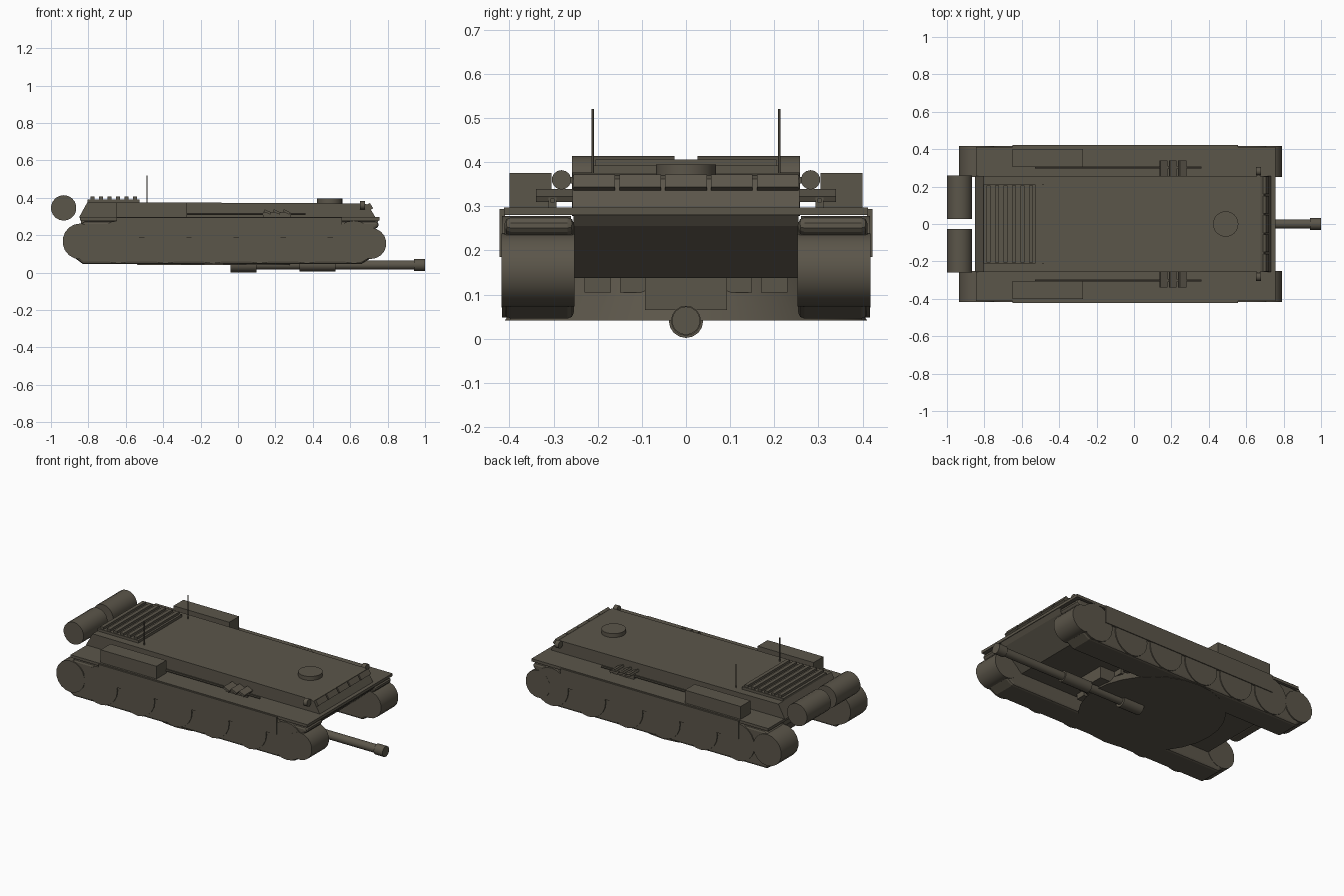
import bpy, bmesh, math
from mathutils import Matrix, Vector

if "Cube" in bpy.data.objects:
    bpy.data.objects.remove(bpy.data.objects["Cube"])

paint = bpy.data.materials.new("olive drab paint")
paint.diffuse_color = (0.105, 0.092, 0.068, 1)
paint.use_nodes = True
paint.node_tree.nodes["Principled BSDF"].inputs["Base Color"].default_value = paint.diffuse_color


def finish(name, bm, smooth=False):
    bmesh.ops.recalc_face_normals(bm, faces=bm.faces[:])
    mesh = bpy.data.meshes.new(name)
    bm.to_mesh(mesh)
    bm.free()
    mesh.materials.append(paint)
    ob = bpy.data.objects.new(name, mesh)
    bpy.context.collection.objects.link(ob)
    if smooth:
        bpy.ops.object.select_all(action='DESELECT')
        ob.select_set(True)
        bpy.context.view_layer.objects.active = ob
        bpy.ops.object.shade_smooth_by_angle(angle=math.radians(35))
    return ob


def box(name, lo, hi, tilt=0.0):
    """Box between two corners, optionally tilted about y."""
    lo, hi = Vector(lo), Vector(hi)
    bm = bmesh.new()
    m = (Matrix.Translation((lo + hi) / 2) @ Matrix.Rotation(math.radians(tilt), 4, 'Y')
         @ Matrix.Diagonal((*(hi - lo), 1)))
    bmesh.ops.create_cube(bm, size=1, matrix=m)
    return finish(name, bm)


def tube(name, a, b, r, r2=None, sides=18):
    """Cylinder or cone from point a to point b."""
    a, b = Vector(a), Vector(b)
    d = b - a
    m = Matrix.Translation((a + b) / 2) @ d.to_track_quat('Z', 'Y').to_matrix().to_4x4()
    bm = bmesh.new()
    bmesh.ops.create_cone(bm, cap_ends=True, segments=sides, radius1=r,
                          radius2=r if r2 is None else r2, depth=d.length, matrix=m)
    return finish(name, bm, True)


def prism(name, profile, y0, y1, bevel=0.0):
    """Side profile (x, z) extruded across y."""
    bm = bmesh.new()
    face = bm.faces.new([bm.verts.new((x, y0, z)) for x, z in profile])
    out = bmesh.ops.extrude_face_region(bm, geom=[face])
    bmesh.ops.translate(bm, vec=(0, y1 - y0, 0),
                        verts=[v for v in out['geom'] if isinstance(v, bmesh.types.BMVert)])
    ob = finish(name, bm)
    if bevel:
        mod = ob.modifiers.new("bevel", 'BEVEL')
        mod.width, mod.segments = bevel, 2
        mod.limit_method, mod.angle_limit = 'ANGLE', math.radians(60)
    return ob


# Hull: lower tub, full-width fender plate, upper body
prism("lower_hull", [(-0.84, 0.285), (-0.84, 0.25), (-0.75, 0.138), (0.60, 0.138),
                     (0.735, 0.255), (0.757, 0.285)], -0.255, 0.255)
box("fender_plate", (-0.845, -0.412, 0.28), (0.757, 0.412, 0.297))
prism("upper_hull", [(-0.85, 0.295), (-0.805, 0.377), (0.675, 0.37), (0.695, 0.362),
                     (0.735, 0.295)], -0.257, 0.257)

# Roof: hatch and engine grille
tube("driver_hatch", (0.49, 0, 0.365), (0.49, 0, 0.395), 0.068, sides=24)
box("grille_base", (-0.805, -0.21, 0.37), (-0.527, 0.21, 0.392))
for i in range(6):
    x = -0.778 + i * 0.0455
    box("grille_slat", (x - 0.011, -0.205, 0.385), (x + 0.011, 0.205, 0.406))

# Spare links across the sloped bow plate
for i in range(5):
    y = (i - 2) * 0.104
    box("bow_link", (0.69, y - 0.047, 0.346), (0.724, y + 0.047, 0.362), 57)

for s in (-1, 1):
    def sbox(name, lo, hi, tilt=0.0):
        y = sorted((s * lo[1], s * hi[1]))
        return box(name, (lo[0], y[0], lo[2]), (hi[0], y[1], hi[2]), tilt)

    # Running gear
    y0, y1 = sorted((s * 0.254, s * 0.411))
    prism("track", [(-0.83, 0.046), (0.66, 0.046), (0.715, 0.08), (0.735, 0.235),
                    (0.757, 0.25), (0.745, 0.275), (-0.82, 0.275), (-0.88, 0.23),
                    (-0.90, 0.10)], y0, y1, 0.014)
    tube("rear_sprocket", (-0.842, s * 0.252, 0.167), (-0.842, s * 0.418, 0.167), 0.096)
    tube("front_idler", (0.71, s * 0.252, 0.156), (0.71, s * 0.418, 0.156), 0.083)
    for i in range(6):
        x = -0.64 + i * 0.252
        tube("road_wheel", (x, s * 0.26, 0.163), (x, s * 0.417, 0.163), 0.115, sides=20)

    # Side skirt, stowage bin, rear fuel drum
    sbox("side_skirt", (-0.65, 0.41, 0.185), (0.555, 0.422, 0.294))
    sbox("stowage_bin", (-0.65, 0.305, 0.29), (-0.272, 0.4, 0.375))
    tube("fuel_drum", (-0.932, s * 0.026, 0.346), (-0.932, s * 0.258, 0.346), 0.068)

    # Tow rod, spare links, antenna, headlight
    tube("tow_rod", (-0.53, s * 0.302, 0.313), (0.36, s * 0.302, 0.313), 0.006, sides=8)
    for x in (0.157, 0.207, 0.26):
        sbox("spare_link", (x - 0.02, 0.256, 0.318), (x + 0.02, 0.34, 0.331), 25)
    sbox("link_rail", (0.135, 0.293, 0.295), (0.28, 0.311, 0.322))
    tube("antenna", (-0.487, s * 0.211, 0.37), (-0.487, s * 0.211, 0.52), 0.0032, sides=6)
    tube("headlight", (0.652, s * 0.282, 0.36), (0.678, s * 0.282, 0.36), 0.022, sides=14)
    sbox("headlight_bracket", (0.657, 0.25, 0.352), (0.673, 0.282, 0.366))

    # Turret front blocks
    for y in (0.12, 0.2):
        sbox("turret_block", (0.13, y - 0.03, 0.105), (0.22, y + 0.03, 0.14))

# Sunken turret under the hull with gun mount and long gun
tube("turret", (-0.13, 0, 0.042), (-0.13, 0, 0.2), 0.41, 0.30, sides=28)
box("gun_mantlet", (0.14, -0.093, 0.065), (0.32, 0.093, 0.14))
Z = 0.041
for name, a, b, r in (("gun_breech", -0.04, 0.10, 0.039), ("gun_barrel", 0.05, 0.95, 0.025),
                      ("gun_sleeve", 0.33, 0.52, 0.034), ("gun_muzzle", 0.94, 1.0, 0.032)):
    tube(name, (a, 0, Z), (b, 0, Z), r, sides=16)
